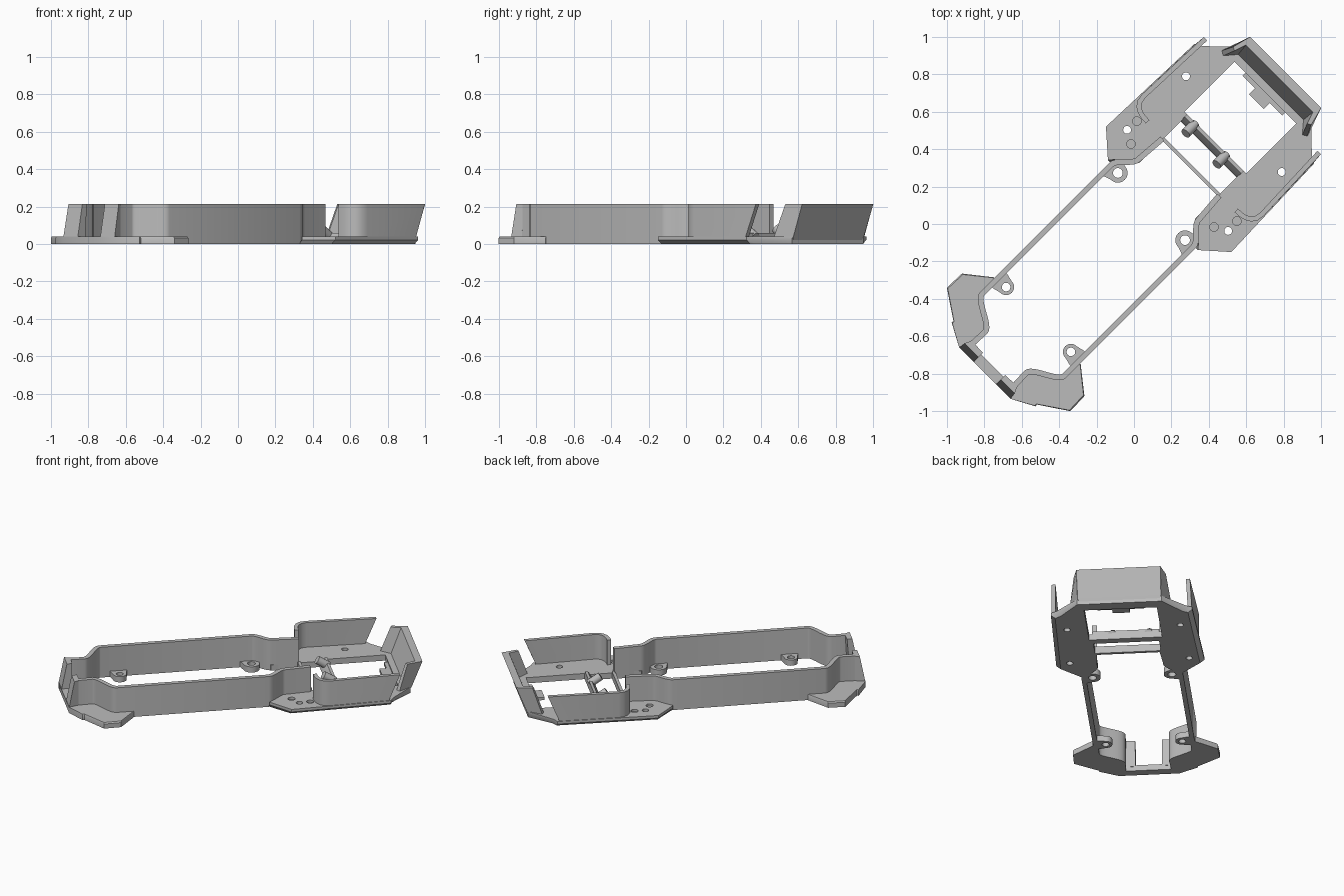
import bpy, bmesh, math
from mathutils import Matrix, Vector

if "Cube" in bpy.data.objects:
    bpy.data.objects.remove(bpy.data.objects["Cube"], do_unlink=True)

# Parts are drawn lengthwise along local x, then turned onto the diagonal
TURN = Matrix.Rotation(math.radians(45), 4, "Z")
TOP, FLOOR = 0.213, 0.04

grey = bpy.data.materials.new("plain_grey")
grey.use_nodes = True
grey.diffuse_color = (0.5, 0.5, 0.5, 1)
grey.node_tree.nodes["Principled BSDF"].inputs["Base Color"].default_value = (0.5, 0.5, 0.5, 1)


def finish(name, bm, mirror=True, cutter=None, smooth=True):
    bmesh.ops.recalc_face_normals(bm, faces=bm.faces)
    mesh = bpy.data.meshes.new(name)
    bm.to_mesh(mesh)
    bm.free()
    mesh.materials.append(grey)
    obj = bpy.data.objects.new(name, mesh)
    bpy.context.collection.objects.link(obj)
    obj.matrix_world = TURN
    if smooth:
        bpy.ops.object.select_all(action="DESELECT")
        obj.select_set(True)
        bpy.context.view_layer.objects.active = obj
        bpy.ops.object.shade_smooth_by_angle(angle=math.radians(30))
    if cutter:
        cut = obj.modifiers.new("holes", "BOOLEAN")
        cut.object, cut.operation, cut.solver = cutter, "DIFFERENCE", "EXACT"
    if mirror:
        mod = obj.modifiers.new("other_side", "MIRROR")
        mod.use_axis = (False, True, False)
    return obj


def loft(name, rings, **options):
    """Solid through matching outlines, each given as (points, height)."""
    bm = bmesh.new()
    loops = [[bm.verts.new((x, y, z)) for x, y in pts] for pts, z in rings]
    bm.faces.new(loops[0])
    bm.faces.new(loops[-1])
    n = len(loops[0])
    for low, high in zip(loops, loops[1:]):
        for i in range(n):
            j = (i + 1) % n
            bm.faces.new((low[i], low[j], high[j], high[i]))
    return finish(name, bm, **options)


def ribbon(path, thick):
    """Closed outline of a thin wall that follows a path."""
    pts = [Vector(p) for p in path]
    sides = [[], []]
    for i, p in enumerate(pts):
        a = (p - pts[max(i - 1, 0)]).normalized()
        b = (pts[min(i + 1, len(pts) - 1)] - p).normalized()
        t = (a + b).normalized()
        reach = thick / 2 / max(0.6, t.dot(a if i else b))
        normal = Vector((-t.y, t.x)) * reach
        sides[0].append(tuple(p + normal))
        sides[1].append(tuple(p - normal))
    return sides[0] + sides[1][::-1]


def s_curve(start, end, steps=12):
    out = []
    for i in range(steps + 1):
        t = i / steps
        s = t * t * (3 - 2 * t)
        out.append((start[0] + (end[0] - start[0]) * t, start[1] + (end[1] - start[1]) * s))
    return out


def box(x0, x1, y0, y1):
    return [(x0, y0), (x1, y0), (x1, y1), (x0, y1)]


def hole_cutter(name, holes):
    bm = bmesh.new()
    for x, y, r, bottom in holes:
        bmesh.ops.create_cone(bm, cap_ends=True, segments=24, radius1=r, radius2=r, depth=0.2,
                              matrix=Matrix.Translation((x, y, bottom + 0.1)))
    obj = finish(name, bm, mirror=False, smooth=False)
    obj.hide_render = True
    obj.hide_viewport = True
    return obj


# Front floor plate with a chamfered underside and screw holes
front_holes = hole_cutter("front_hole_cutter", [
    (0.755, 0.362, 0.021, -0.1), (0.33, 0.382, 0.021, -0.1),
    (0.40, 0.378, 0.023, 0.025), (0.291, 0.314, 0.023, 0.025)])
outline = [(1.07, 0), (1.07, 0.27), (0.93, 0.415), (0.91, 0.452), (0.262, 0.474), (0.143, 0.34),
           (0.19, 0.30), (0.25, 0.21), (0.615, 0.21), (0.615, 0.233), (0.994, 0.233), (0.994, 0)]
under = [(x, y * 0.94 if y > 0.33 else y) for x, y in outline]
loft("front_floor", [(under, 0), (outline, 0.022), (outline, FLOOR)], cutter=front_holes)

# Stepped tabs at the front edge of the opening
loft("wide_tab", [(box(0.97, 1.0, -0.15, 0.15), 0.01), (box(0.97, 1.0, -0.15, 0.15), 0.03)], mirror=False)
loft("long_tab", [(box(0.925, 1.0, -0.055, 0.055), 0.01), (box(0.925, 1.0, -0.055, 0.055), 0.03)],
     mirror=False)

# Rear floor wings, following the curved wall on the inside
rear_curve = s_curve((-0.97, 0.155), (-0.84, 0.31))
rear = [(-1.128, 0), (-1.128, 0.194), (-1.061, 0.318), (-1.05, 0.315), (-0.948, 0.467),
        (-0.838, 0.463), (-0.732, 0.329), (-0.732, 0.30)]
rear += rear_curve[::-1] + [(-1.07, 0.147), (-1.07, 0)]
rear_rim = [(x, y * 0.985 if y > 0.25 else y) for x, y in rear]
loft("rear_floor", [(rear, 0), (rear, 0.032), (rear_rim, FLOOR)])

# Tall side walls, stepping in at both ends
path = [(-1.08, 0.16)] + rear_curve + s_curve((0.14, 0.31), (0.26, 0.228)) + [(0.43, 0.215)]
wall = ribbon(path, 0.03)
loft("long_side_wall", [(wall, 0), (wall, TOP)])

# Rear corner posts that lean inward
loft("rear_corner_wall", [
    ([(-1.128, 0.085), (-1.128, 0.194), (-1.065, 0.175), (-1.07, 0.085)], 0.03),
    ([(-1.092, 0.085), (-1.092, 0.190), (-1.055, 0.172), (-1.058, 0.085)], TOP)])

# Front side guards with a curved return and a raked front edge
guard = [(0.438, 0.335), (0.44, 0.37), (0.447, 0.40), (0.462, 0.425), (0.485, 0.441), (0.52, 0.447)]
loft("front_side_guard", [(ribbon(guard + [(0.89, 0.436)], 0.026), 0.02),
                          (ribbon(guard + [(0.97, 0.430)], 0.026), TOP)])

# Front bumper leaning outward, with short side returns
loft("front_bumper", [(box(1.02, 1.06, -0.25, 0.25), 0), (box(1.034, 1.078, -0.266, 0.266), FLOOR),
                      (box(1.10, 1.146, -0.269, 0.269), TOP)], mirror=False)
loft("bumper_return", [
    ([(0.97, 0.30), (0.985, 0.325), (1.07, 0.268), (1.035, 0.245)], 0.03),
    ([(1.035, 0.275), (1.045, 0.295), (1.146, 0.269), (1.11, 0.25)], TOP)])

# Cross bars
thin = box(0.422, 0.442, -0.215, 0.215)
loft("thin_cross_bar", [(thin, 0), (thin, 0.05)], mirror=False)
loft("sloped_cross_bar", [(box(0.565, 0.615, -0.215, 0.215), 0),
                          (box(0.57, 0.615, -0.215, 0.215), 0.02),
                          (box(0.597, 0.615, -0.215, 0.215), 0.06)], mirror=False)

# Tilted pegs on the sloped bar
for label, y in (("left", 0.147), ("right", -0.087)):
    high, low = Vector((0.537, y, 0.082)), Vector((0.61, y, 0.035))
    axis = high - low
    bm = bmesh.new()
    bmesh.ops.create_cone(bm, cap_ends=True, segments=24, radius1=0.027, radius2=0.027,
                          depth=axis.length, matrix=Matrix.Translation((high + low) / 2)
                          @ axis.to_track_quat("Z", "Y").to_matrix().to_4x4())
    finish(label + "_peg", bm, mirror=False)

# Screw lugs inside the long walls
for label, x, y, r, hole in (("front", 0.132, 0.254, 0.052, 0.026), ("rear", -0.722, 0.245, 0.043, 0.023)):
    arc = [(x + r * math.cos(a), y + r * math.sin(a))
           for a in (math.pi + math.pi * i / 16 for i in range(17))]
    lug = arc + [(x + r * 1.3, 0.3), (x - r * 1.3, 0.3)]
    cutter = hole_cutter(label + "_lug_cutter", [(x, y, hole, -0.1)])
    loft(label + "_lug", [(lug, 0), (lug, FLOOR)], cutter=cutter)
